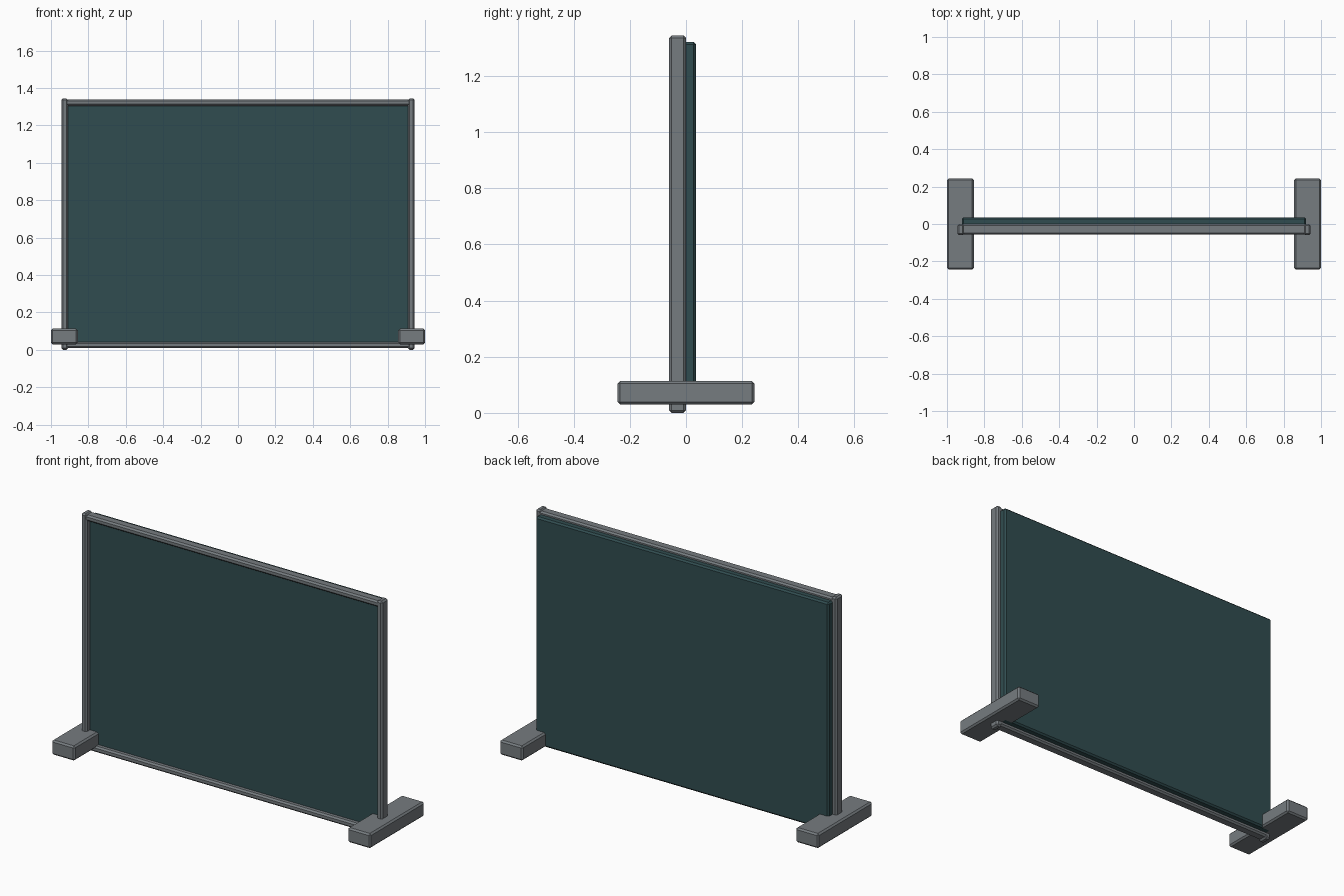
import bpy

# Remove the default cube
cube = bpy.data.objects.get("Cube")
if cube:
    bpy.data.objects.remove(cube, do_unlink=True)


def material(name, rgb):
    mat = bpy.data.materials.new(name)
    mat.use_nodes = True
    mat.diffuse_color = (*rgb, 1)
    mat.node_tree.nodes["Principled BSDF"].inputs["Base Color"].default_value = (*rgb, 1)
    return mat


grey = material("slate_grey", (0.18, 0.20, 0.215))
green = material("board_green", (0.03, 0.073, 0.08))


def box(name, low, high, mat, bevel):
    """Chamfered box between two corners."""
    bpy.ops.mesh.primitive_cube_add(
        size=1, location=[(a + b) / 2 for a, b in zip(low, high)])
    ob = bpy.context.object
    ob.name = name
    ob.scale = [b - a for a, b in zip(low, high)]
    bpy.ops.object.transform_apply(location=False, rotation=False, scale=True)
    ob.data.materials.append(mat)
    mod = ob.modifiers.new("edge_chamfer", "BEVEL")
    mod.width = bevel
    mod.segments = 1
    return ob


# Writing surface
box("board_panel", (-0.92, -0.028, 0.03), (0.92, 0.036, 1.322), green, 0.009)

# Horizontal frame rails
for name, z in (("bottom_rail", 0.009), ("top_rail", 1.305)):
    box(name, (-0.935, -0.056, z), (0.935, 0, z + 0.034), grey, 0.009)

# Upright posts and feet on both sides
for side, s in (("left", 1), ("right", -1)):
    for part, x0, x1, y0, y1, z0, z1 in (
            ("post", 0.909, 0.944, -0.06, 0, 0, 1.345),
            ("foot", 0.856, 1.0, -0.244, 0.244, 0.03, 0.113)):
        xs = sorted((s * x0, s * x1))
        box(f"{side}_{part}", (xs[0], y0, z0), (xs[1], y1, z1), grey, 0.009)
